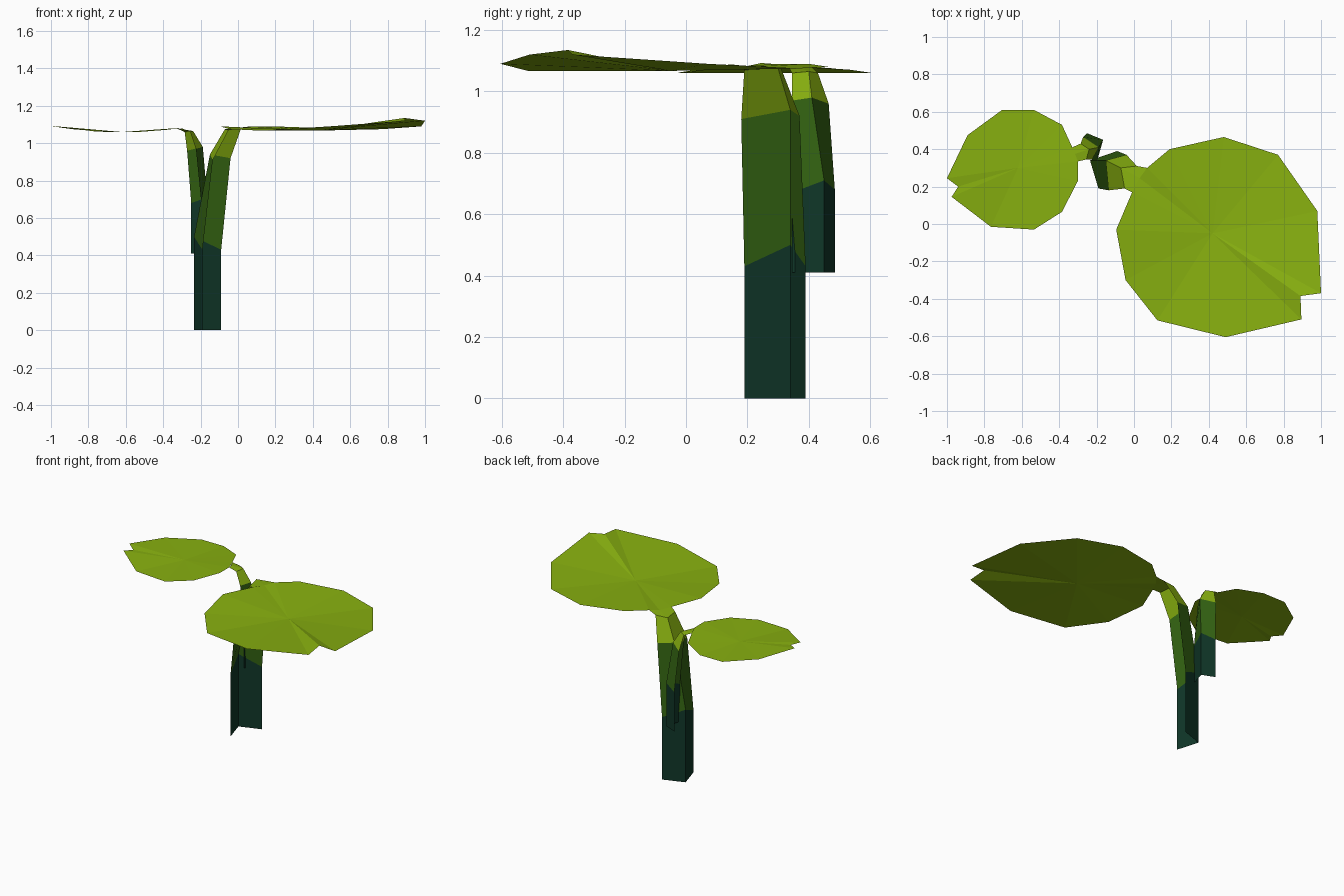
import bpy
from mathutils import Vector

if "Cube" in bpy.data.objects:
    bpy.data.objects.remove(bpy.data.objects["Cube"])


def material(name, rgb):
    m = bpy.data.materials.new(name)
    m.diffuse_color = (*rgb, 1)
    m.use_nodes = True
    m.node_tree.nodes["Principled BSDF"].inputs["Base Color"].default_value = m.diffuse_color
    return m


LEAF = material("leaf green", (0.245, 0.435, 0.005))
MID = material("stem green", (0.034, 0.125, 0.006))
DARK = material("dark teal green", (0.005, 0.037, 0.021))


def build(name, verts, faces, mats, indices=None):
    me = bpy.data.meshes.new(name)
    me.from_pydata(verts, [], faces)
    for m in mats:
        me.materials.append(m)
    for i, p in enumerate(me.polygons):
        p.material_index = indices[i] if indices else 0
    me.update()
    ob = bpy.data.objects.new(name, me)
    bpy.context.collection.objects.link(ob)
    return ob


def stem(name, rings):
    """Open V-shaped sheet; each ring is edge, fold, edge. Colour by height."""
    verts = [p for r in rings for p in r]
    faces, cols = [], []
    for i in range(len(rings) - 1):
        for j in range(2):
            a = i * 3 + j
            faces.append((a, a + 1, a + 4, a + 3))
            cols.append(min(i, 2))
    build(name, verts, faces, [DARK, MID, LEAF], cols)


def leaf(name, centre, outline):
    """Thin blade as a fan of flat faces, facing up."""
    verts = [centre] + outline
    n = len(outline)
    faces = []
    for i in range(n):
        a, b = 1 + i, 1 + (i + 1) % n
        c, p, q = Vector(centre), Vector(verts[a]), Vector(verts[b])
        up = (p - c).cross(q - c).z > 0
        faces.append((0, a, b) if up else (0, b, a))
    build(name, verts, faces, [LEAF])


# Tall stem with neck bending to the right
stem("tall_stem", [
    [(-.19, .19, 0), (-.235, .34, 0), (-.09, .39, 0)],
    [(-.19, .19, .43), (-.235, .34, .50), (-.09, .39, .43)],
    [(-.135, .18, .91), (-.15, .34, .94), (-.04, .37, .92)],
    [(-.05, .19, 1.07), (-.07, .30, 1.075), (.015, .31, 1.075)],
    [(-.01, .17, 1.085), (.03, .245, 1.08), (.07, .30, 1.09)],
])

# Short stem with neck bending to the left
stem("short_stem", [
    [(-.195, .345, .41), (-.165, .45, .41), (-.25, .485, .41)],
    [(-.195, .345, .67), (-.165, .45, .71), (-.25, .485, .68)],
    [(-.225, .345, .97), (-.188, .41, .98), (-.272, .465, .96)],
    [(-.255, .345, 1.06), (-.24, .40, 1.065), (-.285, .43, 1.06)],
    [(-.30, .335, 1.08), (-.315, .375, 1.075), (-.33, .41, 1.08)],
])

# Large round leaf with a notch at the far right
leaf("large_leaf", (.42, -.05, 1.067), [
    (-.01, .17, 1.085), (.03, .245, 1.08), (.07, .30, 1.09), (.19, .40, 1.09),
    (.48, .465, 1.08), (.77, .37, 1.075), (.98, .07, 1.09), (1, -.37, 1.12),
    (.89, -.385, 1.135), (.895, -.51, 1.12), (.49, -.605, 1.09),
    (.125, -.515, 1.067), (-.045, -.30, 1.075), (-.095, -.03, 1.09)])

# Small round leaf, curling up gently towards both ends
small = [(-.30, .335), (-.315, .375), (-.33, .41), (-.385, .53), (-.535, .61),
         (-.705, .61), (-.89, .475), (-1, .245), (-.94, .20), (-.975, .145),
         (-.765, -.015), (-.535, -.03), (-.385, .065), (-.30, .23)]
leaf("small_leaf", (-.62, .30, 1.06),
     [(x, y, 1.058 + .24 * (x + .62) ** 2) for x, y in small])
